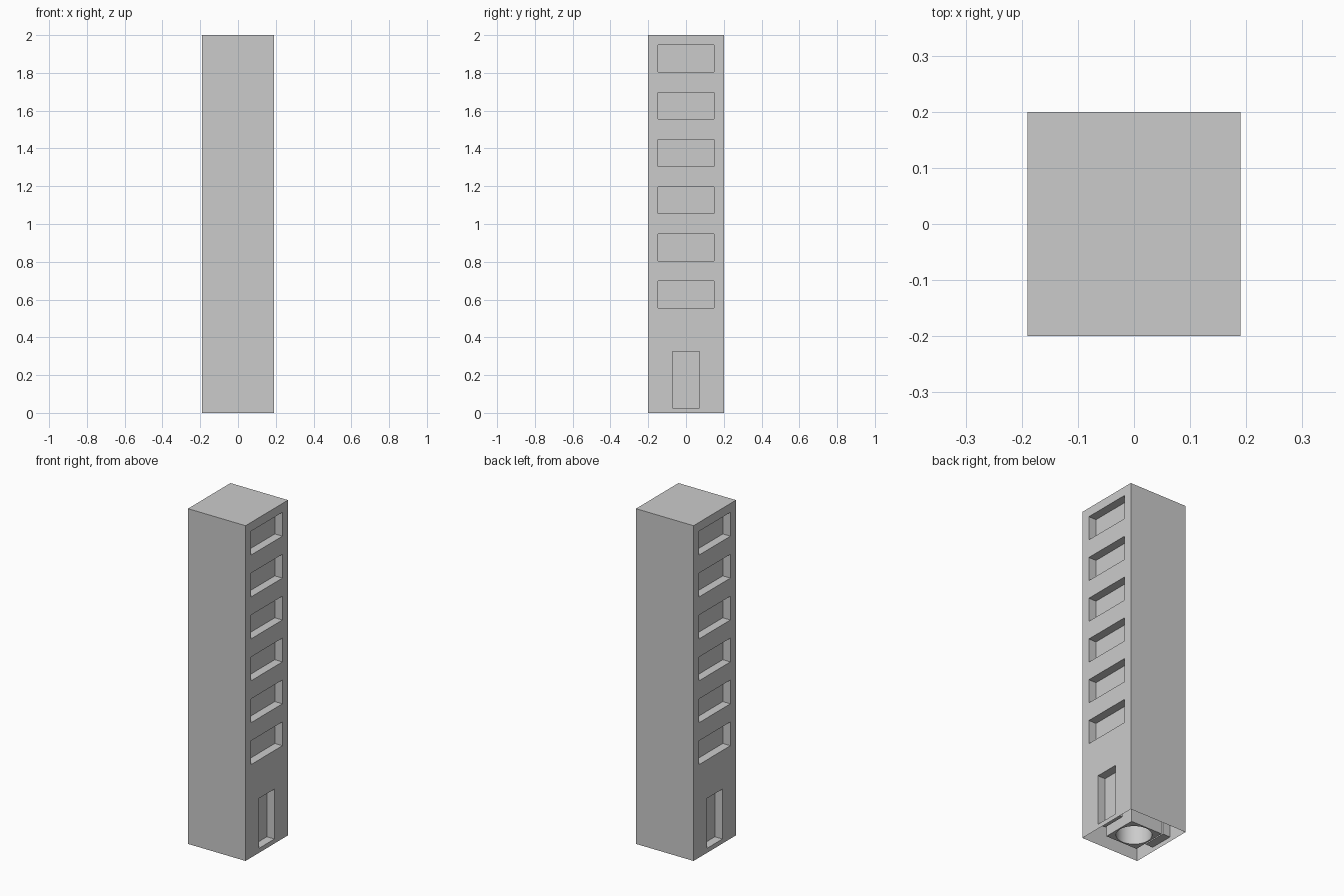
import bpy, bmesh, math

if "Cube" in bpy.data.objects:
    bpy.data.objects.remove(bpy.data.objects["Cube"])

HX, HY, H = 0.19, 0.20, 2.0      # half width, half depth, height
DEPTH = 0.05                     # window and door recess

# openings as (y0, y1, z0, z1): six windows and a door
openings = [(-0.147, 0.147, 0.555 + 0.25 * i, 0.697 + 0.25 * i) for i in range(6)]
openings.append((-0.072, 0.072, 0.027, 0.325))


def finish(bm, name):
    bmesh.ops.remove_doubles(bm, verts=bm.verts, dist=1e-5)
    bmesh.ops.recalc_face_normals(bm, faces=bm.faces)
    mesh = bpy.data.meshes.new(name)
    bm.to_mesh(mesh)
    bm.free()
    ob = bpy.data.objects.new(name, mesh)
    bpy.context.collection.objects.link(ob)
    return ob


def quad(bm, *pts):
    return bm.faces.new([bm.verts.new(p) for p in pts])


# tower shell: open underneath, recessed openings on both x sides
bm = bmesh.new()
ys = sorted({-HY, HY} | {v for o in openings for v in o[:2]})
zs = sorted({0.0, H} | {v for o in openings for v in o[2:]})
for s in (-1, 1):
    x, xi = s * HX, s * (HX - DEPTH)
    # side wall around the openings
    for y0, y1 in zip(ys, ys[1:]):
        for z0, z1 in zip(zs, zs[1:]):
            cy, cz = (y0 + y1) / 2, (z0 + z1) / 2
            if not any(a < cy < b and c < cz < d for a, b, c, d in openings):
                quad(bm, (x, y0, z0), (x, y1, z0), (x, y1, z1), (x, y0, z1))
    # recess boxes, split on the wall grid so edges join
    for a, b, c, d in openings:
        oy = [y for y in ys if a <= y <= b]
        oz = [z for z in zs if c <= z <= d]
        for y0, y1 in zip(oy, oy[1:]):
            for z in (c, d):
                quad(bm, (x, y0, z), (x, y1, z), (xi, y1, z), (xi, y0, z))
            for z0, z1 in zip(oz, oz[1:]):
                quad(bm, (xi, y0, z0), (xi, y1, z0), (xi, y1, z1), (xi, y0, z1))
        for z0, z1 in zip(oz, oz[1:]):
            for y in (a, b):
                quad(bm, (x, y, z0), (x, y, z1), (xi, y, z1), (xi, y, z0))
# front and back walls
for y in (-HY, HY):
    for z0, z1 in zip(zs, zs[1:]):
        quad(bm, (-HX, y, z0), (HX, y, z0), (HX, y, z1), (-HX, y, z1))
# roof
for y0, y1 in zip(ys, ys[1:]):
    quad(bm, (-HX, y0, H), (HX, y0, H), (HX, y1, H), (-HX, y1, H))
finish(bm, "tower_shell")

# square core post with a round socket, seen from below
bm = bmesh.new()
N, R, W, TOP = 32, 0.096, 0.104, 1.98


def ring(square, z):
    pts = []
    for i in range(N):
        c, s = math.cos(2 * math.pi * i / N), math.sin(2 * math.pi * i / N)
        k = W / max(abs(c), abs(s)) if square else R
        pts.append(bm.verts.new((k * c, k * s, z)))
    return pts


rings = [ring(True, TOP), ring(True, 0), ring(False, 0), ring(False, TOP)]
for r0, r1 in zip(rings, rings[1:]):
    for i in range(N):
        j = (i + 1) % N
        bm.faces.new((r0[i], r0[j], r1[j], r1[i]))
core = finish(bm, "core_post")
bpy.context.view_layer.objects.active = core
core.select_set(True)
bpy.ops.object.shade_smooth_by_angle(angle=math.radians(30))
